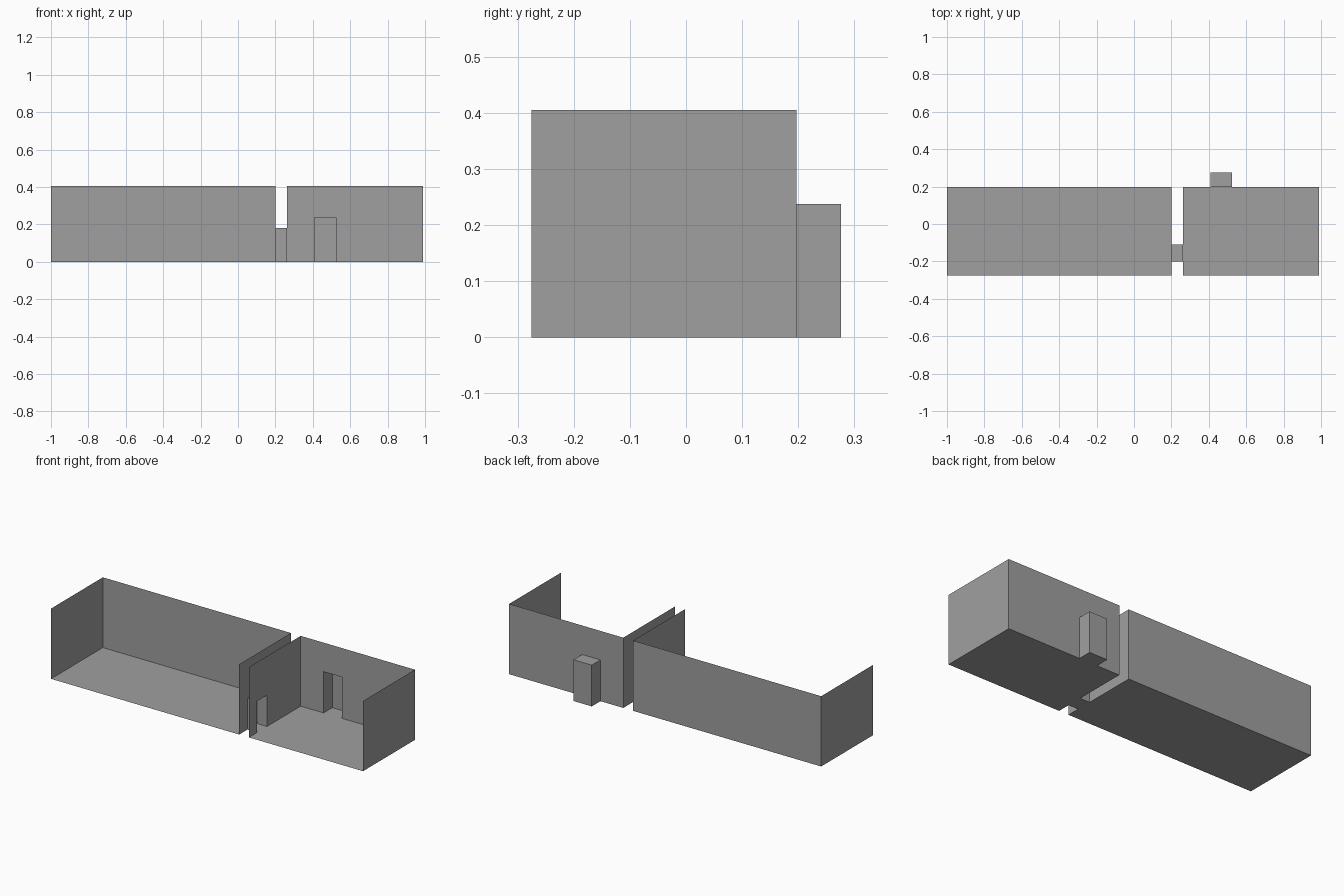
import bpy
import bmesh

if "Cube" in bpy.data.objects:
    bpy.data.objects.remove(bpy.data.objects["Cube"], do_unlink=True)

# One plain grey for everything
GREY = (0.35, 0.35, 0.35, 1)
grey = bpy.data.materials.new("plain grey")
grey.use_nodes = True
grey.diffuse_color = GREY
grey.node_tree.nodes["Principled BSDF"].inputs["Base Color"].default_value = GREY

# Shared dimensions
FRONT, BACK, CLOSET_BACK = -0.275, 0.197, 0.276
HEIGHT = 0.405
LONG_X = (-1.0, 0.2)
SHORT_X = (0.262, 0.99)
DOOR_Y, DOOR_H = (-0.2, -0.11), 0.18
CLOSET_X, CLOSET_H = (0.408, 0.524), 0.238


def finish(name, bm):
    bmesh.ops.remove_doubles(bm, verts=bm.verts, dist=0.0001)
    mesh = bpy.data.meshes.new(name)
    bm.to_mesh(mesh)
    bm.free()
    mesh.materials.append(grey)
    obj = bpy.data.objects.new(name, mesh)
    bpy.context.collection.objects.link(obj)
    return obj


def upright(bm, axis, at, span, opening=None, opening_h=0):
    """Thin wall across an axis, with an optional doorway reaching the floor."""
    def place(s, z):
        return bm.verts.new((at, s, z) if axis == "x" else (s, at, z))
    a, b = span
    if opening:
        c, d = opening
        outline = [(a, 0), (c, 0), (c, opening_h), (d, opening_h),
                   (d, 0), (b, 0), (b, HEIGHT), (a, HEIGHT)]
    else:
        outline = [(a, 0), (b, 0), (b, HEIGHT), (a, HEIGHT)]
    bm.faces.new([place(s, z) for s, z in outline])


def room(name, xs, left_door=None, right_door=None, back_door=None):
    """Room with floor, two side walls and a back wall; open front and top."""
    bm = bmesh.new()
    bm.faces.new([bm.verts.new((x, y, 0)) for x, y in
                  ((xs[0], FRONT), (xs[1], FRONT), (xs[1], BACK), (xs[0], BACK))])
    upright(bm, "x", xs[0], (FRONT, BACK), left_door, DOOR_H)
    upright(bm, "x", xs[1], (FRONT, BACK), right_door, DOOR_H)
    upright(bm, "y", BACK, xs, back_door, CLOSET_H)
    return finish(name, bm)


def shell(name, xs, ys, height, open_sides):
    """Box with the sides facing the given directions left open."""
    bm = bmesh.new()
    bmesh.ops.create_cube(bm, size=1)
    for v in bm.verts:
        v.co = (xs[v.co.x > 0], ys[v.co.y > 0], height if v.co.z > 0 else 0)
    bm.normal_update()
    bmesh.ops.recalc_face_normals(bm, faces=bm.faces)
    gone = [f for f in bm.faces
            if any((round(f.normal.x), round(f.normal.y)) == s for s in open_sides)]
    bmesh.ops.delete(bm, geom=gone, context="FACES")
    return finish(name, bm)


# Rooms, joining passage and rear alcove
room("long_room", LONG_X, right_door=DOOR_Y)
room("short_room", SHORT_X, left_door=DOOR_Y, back_door=CLOSET_X)
shell("passage", (LONG_X[1], SHORT_X[0]), DOOR_Y, DOOR_H, [(1, 0), (-1, 0)])
shell("rear_alcove", CLOSET_X, (BACK, CLOSET_BACK), CLOSET_H, [(0, -1)])

# Raised frame on the outside of the end wall
bm = bmesh.new()
base = SHORT_X[1] + 0.001
panel = bm.faces.new([bm.verts.new((base, y, z)) for y, z in
                      ((0.062, 0.025), (0.166, 0.025), (0.166, 0.161), (0.062, 0.161))])
bm.normal_update()
ring = bmesh.ops.inset_region(bm, faces=[panel], thickness=0.026)["faces"]
raised = bmesh.ops.extrude_face_region(bm, geom=ring)["geom"]
bmesh.ops.translate(bm, vec=(0.009, 0, 0),
                    verts=[g for g in raised if isinstance(g, bmesh.types.BMVert)])
bmesh.ops.delete(bm, geom=[f for f in ring if f.is_valid], context="FACES")
finish("wall_frame", bm)
